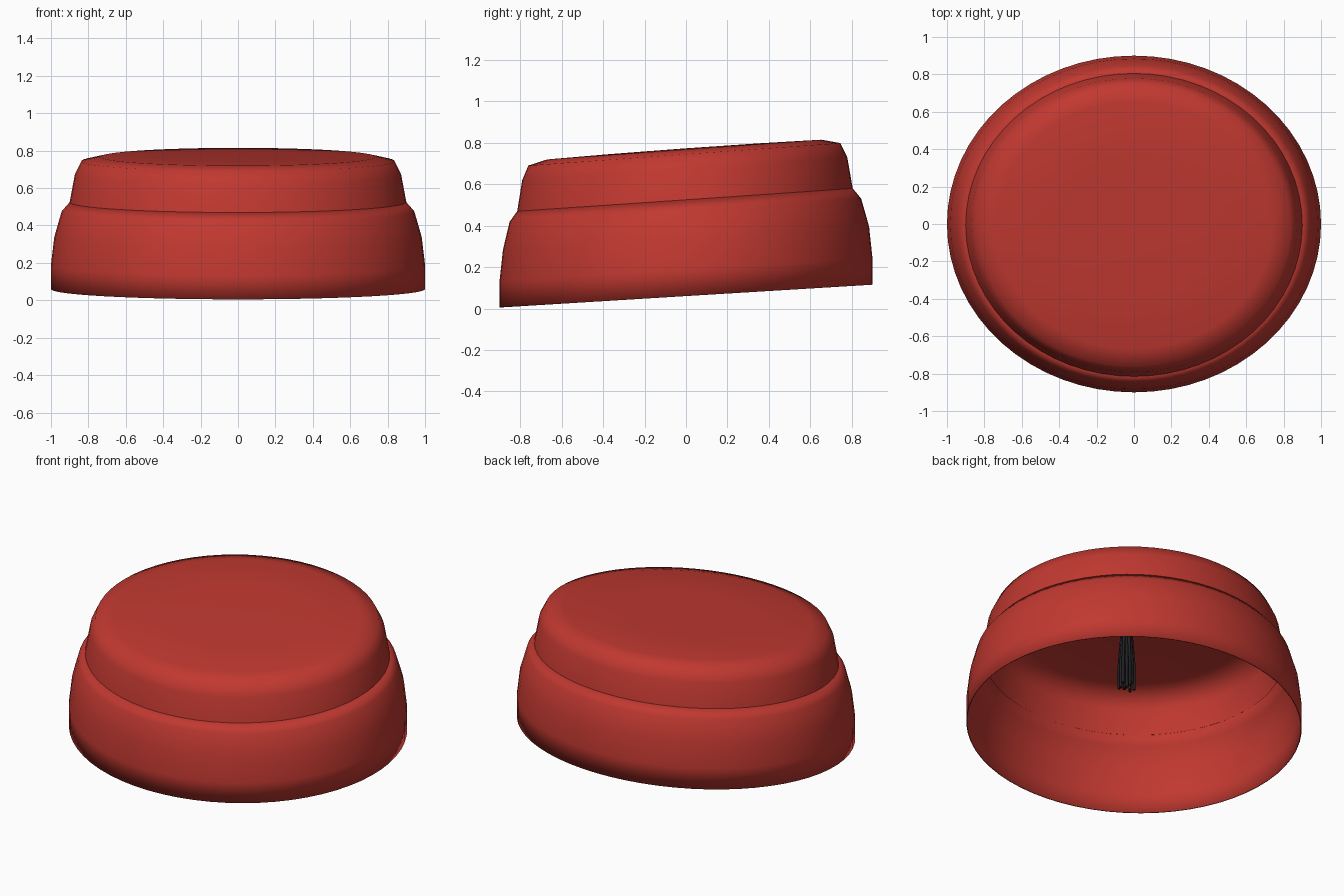
import bpy, math, random

if "Cube" in bpy.data.objects:
    bpy.data.objects.remove(bpy.data.objects["Cube"])

random.seed(4)
SEG = 64
RATIO = 0.9  # depth / width of the oval


def material(name, color):
    m = bpy.data.materials.new(name)
    m.diffuse_color = color
    m.use_nodes = True
    m.node_tree.nodes["Principled BSDF"].inputs["Base Color"].default_value = m.diffuse_color
    return m


def loft(name, rings, mat, capped=False):
    """Stack tilted oval rings (half width, centre z, slope, y shift)."""
    verts, faces = [], []
    for rx, z, slope, shift in rings:
        for i in range(SEG):
            a = 2 * math.pi * i / SEG
            y = RATIO * rx * math.sin(a) + shift
            verts.append((rx * math.cos(a), y, z + slope * y))
    for r in range(len(rings) - 1):
        for i in range(SEG):
            j = (i + 1) % SEG
            a, b = r * SEG, (r + 1) * SEG
            faces.append((a + i, a + j, b + j, b + i))
    if capped:
        top = (len(rings) - 1) * SEG
        verts.append((0, rings[-1][3], rings[-1][1] + 0.001))
        c = len(verts) - 1
        faces += [(top + i, top + (i + 1) % SEG, c) for i in range(SEG)]
    me = bpy.data.meshes.new(name)
    me.from_pydata(verts, [], faces)
    me.polygons.foreach_set("use_smooth", [True] * len(me.polygons))
    me.materials.append(mat)
    ob = bpy.data.objects.new(name, me)
    bpy.context.collection.objects.link(ob)
    return ob


red = material("red_felt", (0.53, 0.04, 0.03, 1))
black = material("black_thread", (0.015, 0.015, 0.017, 1))

# Wide lower band, open underneath, with a thin inner face
band = loft("hat_band", [
    (1.0, 0.06, 0.061, 0), (1.0, 0.19, 0.062, 0), (0.982, 0.34, 0.064, 0),
    (0.943, 0.475, 0.066, -0.003), (0.90, 0.525, 0.068, -0.005)], red)
solid = band.modifiers.new("thickness", "SOLIDIFY")
solid.thickness = 0.006
solid.offset = -1

# Narrower crown with a softly rounded, tilted flat top
loft("hat_crown", [
    (0.90, 0.525, 0.068, -0.005), (0.872, 0.675, 0.07, -0.006),
    (0.837, 0.745, 0.072, -0.008), (0.735, 0.768, 0.072, -0.008),
    (0.40, 0.772, 0.072, -0.006)], red, capped=True)

# Thread tassel hanging inside from the middle of the crown
threads = bpy.data.curves.new("tassel", "CURVE")
threads.dimensions = "3D"
threads.bevel_depth = 0.009
threads.bevel_resolution = 1
threads.use_fill_caps = True
cx, cy = 0.03, -0.03
for i in range(12):
    a = i * 2.4
    r = 0.05 * math.sqrt((i + 0.5) / 12)
    end = 0.29 + random.uniform(0, 0.04)
    s = threads.splines.new("POLY")
    s.points.add(3)
    for k, p in enumerate(s.points):
        t = k / 3
        f = r * (0.4 + 0.6 * min(1, t * 1.6))
        p.co = (cx + f * math.cos(a), cy + f * math.sin(a),
                0.765 + (end - 0.765) * t, 1)
threads.materials.append(black)
bpy.context.collection.objects.link(bpy.data.objects.new("tassel", threads))
